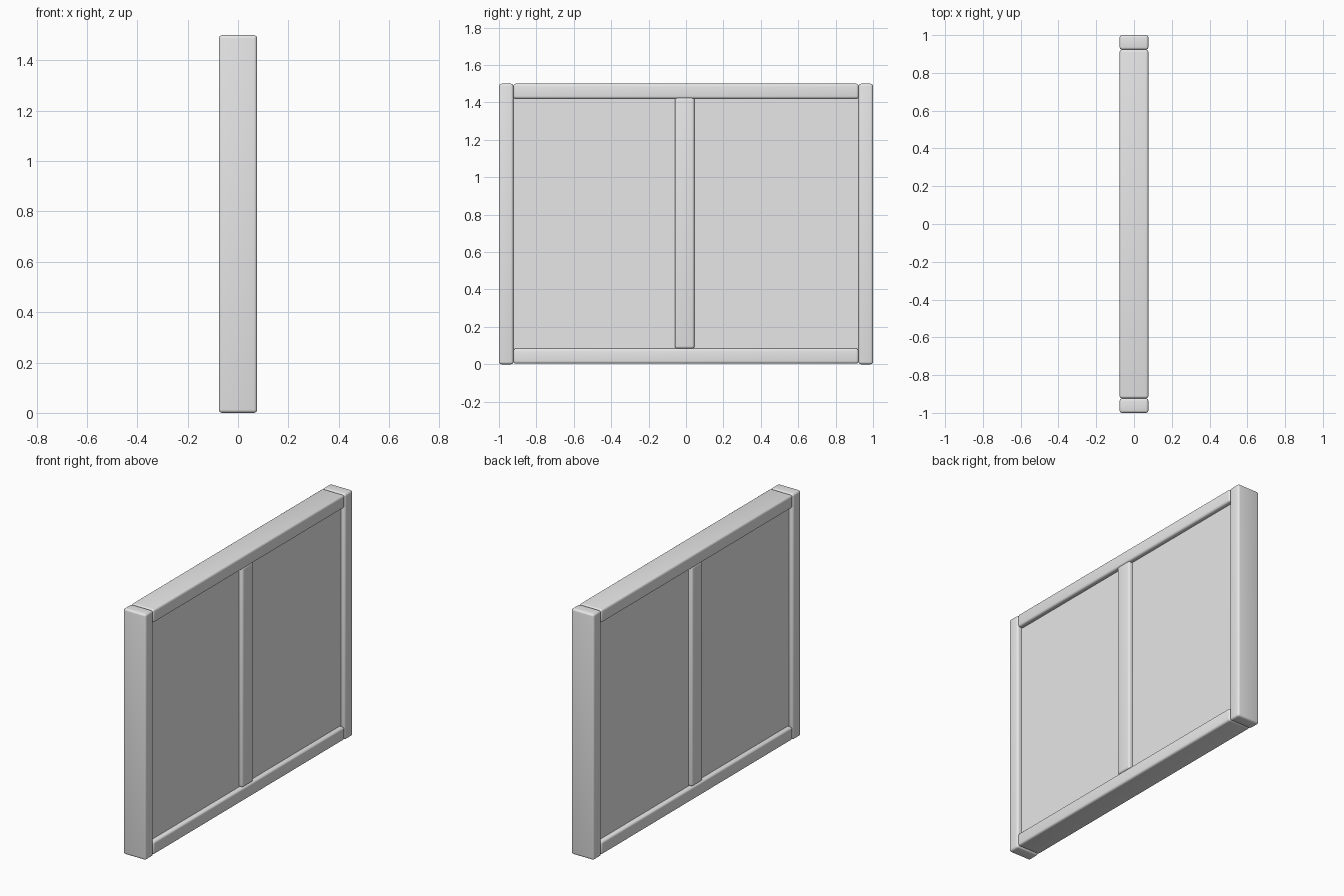
import bpy

cube = bpy.data.objects.get("Cube")
if cube:
    bpy.data.objects.remove(cube, do_unlink=True)

grey = bpy.data.materials.new("plain_grey")
grey.use_nodes = True
grey.diffuse_color = (0.8, 0.8, 0.8, 1)
grey.node_tree.nodes["Principled BSDF"].inputs["Base Color"].default_value = (0.8, 0.8, 0.8, 1)


def box(name, x, y, z, bevel=0.0):
    """Box spanning the given (low, high) ranges, with optional rounded edges."""
    spans = (x, y, z)
    bpy.ops.mesh.primitive_cube_add(size=1, location=[(a + b) / 2 for a, b in spans])
    ob = bpy.context.object
    ob.name = name
    ob.scale = [b - a for a, b in spans]
    bpy.ops.object.transform_apply(location=False, rotation=False, scale=True)
    ob.data.materials.append(grey)
    if bevel:
        mod = ob.modifiers.new("rounded_edges", "BEVEL")
        mod.width = bevel
        mod.segments = 4
        bpy.ops.object.modifier_apply(modifier=mod.name)
        bpy.ops.object.shade_smooth_by_angle()
    return ob


DEPTH = (-0.076, 0.076)
HEIGHT = 1.5
RAIL = 0.08
POST = 0.077
ROUND = 0.013

# Upright end posts
box("front_post", DEPTH, (-1, -1 + POST), (0, HEIGHT), ROUND)
box("back_post", DEPTH, (1 - POST, 1), (0, HEIGHT), ROUND)

# Horizontal rails butted between the posts
inner = (-1 + POST, 1 - POST)
box("bottom_rail", DEPTH, inner, (0.004, RAIL + 0.004), ROUND)
box("top_rail", DEPTH, inner, (HEIGHT - RAIL, HEIGHT), ROUND)

# Middle upright, slightly off centre
box("middle_post", (-0.074, 0.074), (-0.06, 0.045), (RAIL + 0.004, HEIGHT - RAIL + 0.006), ROUND)

# Recessed infill panel, tucked into the frame
box("infill_panel", (-0.048, 0.048), (-0.95, 0.95), (0.05, HEIGHT - 0.05))
